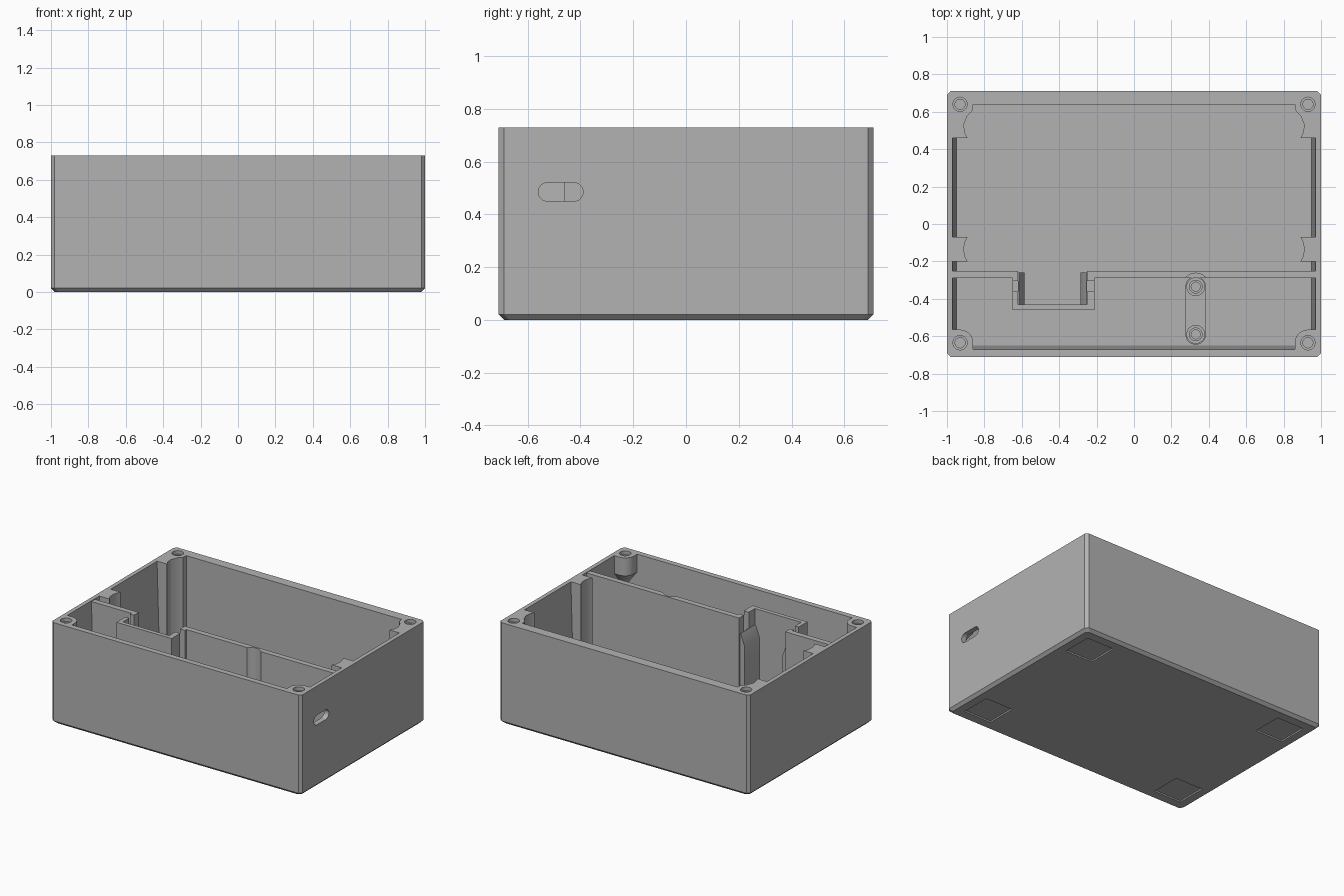
import bpy, bmesh, math

if "Cube" in bpy.data.objects:
    bpy.data.objects.remove(bpy.data.objects["Cube"])

grey = bpy.data.materials.new("matte_grey")
grey.use_nodes = True
colour = (0.45, 0.45, 0.45, 1)
grey.diffuse_color = colour
grey.node_tree.nodes["Principled BSDF"].inputs["Base Color"].default_value = colour

TOP, FLOOR = 0.73, 0.05
AXES = {"z": lambda u, v, w: (u, v, w),
        "x": lambda u, v, w: (w, u, v),
        "y": lambda u, v, w: (u, w, v)}


def loft(name, rings, axis="z"):
    """Closed solid through outlines, each given as (points, height)."""
    bm = bmesh.new()
    loops = [[bm.verts.new(AXES[axis](u, v, w)) for u, v in pts] for pts, w in rings]
    n = len(loops[0])
    for a, b in zip(loops, loops[1:]):
        for i in range(n):
            j = (i + 1) % n
            bm.faces.new((a[i], a[j], b[j], b[i]))
    bm.faces.new(loops[0][::-1])
    bm.faces.new(loops[-1])
    bmesh.ops.recalc_face_normals(bm, faces=bm.faces)
    mesh = bpy.data.meshes.new(name)
    bm.to_mesh(mesh)
    bm.free()
    mesh.materials.append(grey)
    obj = bpy.data.objects.new(name, mesh)
    bpy.context.collection.objects.link(obj)
    return obj


def prism(name, pts, a, b, axis="z"):
    return loft(name, [(pts, a), (pts, b)], axis)


def rect(x0, x1, y0, y1):
    return [(x0, y0), (x1, y0), (x1, y1), (x0, y1)]


def arc(cx, cy, r, start, end, n):
    return [(cx + r * math.cos(t), cy + r * math.sin(t))
            for t in (math.radians(start + (end - start) * i / n) for i in range(n + 1))]


def circle(cx, cy, r, n=32):
    return arc(cx, cy, r, 0, 360, n)[:-1]


def chamfered(x, y, c):
    return [(x - c, -y), (x, c - y), (x, y - c), (x - c, y),
            (c - x, y), (-x, y - c), (-x, c - y), (c - x, -y)]


def cut(cutter, *targets):
    cutter.hide_render = True
    for obj in targets:
        mod = obj.modifiers.new("cut", "BOOLEAN")
        mod.operation, mod.solver, mod.object = "DIFFERENCE", "EXACT", cutter
        bpy.context.view_layer.objects.active = obj
        bpy.ops.object.modifier_apply(modifier=mod.name)
    bpy.data.objects.remove(cutter)


# Outer shell with chamfered edges and drafted cavity
body = loft("case_body", [(chamfered(0.98, 0.69, 0.02), 0),
                          (chamfered(1, 0.71, 0.02), 0.02),
                          (chamfered(1, 0.71, 0.02), TOP)])
cut(loft("cavity", [(rect(-0.95, 0.95, -0.65, 0.64), FLOOR),
                    (rect(-0.97, 0.97, -0.67, 0.64), TOP + 0.01)]), body)

# Rounded port opening in the left side wall
port = arc(-0.425, 0.485, 0.035, -90, 90, 12) + arc(-0.525, 0.485, 0.035, 90, 270, 12)
cut(prism("port_cutter", port, 0.9, 1.1, "x"), body)

# Foot recesses underneath
for sx in (-1, 1):
    for sy in (-1, 1):
        x, y = 0.81 * sx, 0.515 * sy
        cut(prism("foot_cutter", rect(x - 0.11, x + 0.11, y - 0.11, y + 0.11),
                  -0.1, 0.01), body)

# Corner posts and side ribs, mirrored on both sides
rear_outline = [(0.985, 0.46), (0.89, 0.46), (0.905, 0.49), (0.91, 0.53), (0.89, 0.58),
                (0.865, 0.605), (0.86, 0.65), (0.86, 0.69), (0.985, 0.69)]
rib_outline = [(0.985, -0.07), (0.89, -0.07), (0.905, -0.1), (0.91, -0.135),
               (0.905, -0.17), (0.89, -0.2), (0.985, -0.2)]
front_outline = [(0.985, -0.69), (0.86, -0.69)] + arc(0.93, -0.635, 0.07, 180, 90, 12) \
    + [(0.985, -0.565)]
for side, s in (("left", 1), ("right", -1)):
    def flip(pts):
        return [(s * x, y) for x, y in pts]
    rear = prism(side + "_rear_post", flip(rear_outline), 0.03, TOP)
    prism(side + "_side_rib", flip(rib_outline), 0.03, TOP)
    # Front posts hang from the rim and taper into the corner
    tip = [(0.985 + (x - 0.985) * 0.2, -0.69 + (y + 0.69) * 0.2) for x, y in front_outline]
    front = loft(side + "_front_post", [(flip(tip), 0.47), (flip(front_outline), 0.6),
                                        (flip(front_outline), TOP)])
    # Stepped screw holes
    for post, y in ((rear, 0.64), (front, -0.635)):
        for r, depth in ((0.038, 0.025), (0.027, 0.12)):
            cut(prism("screw_cutter", circle(s * 0.93, y, r), TOP - depth, TOP + 0.1),
                body, post)

# Dividing wall that wraps around a clip pocket
divider = prism("divider_wall", [
    (-0.98, -0.25), (-0.62, -0.25), (-0.62, -0.43), (-0.25, -0.43), (-0.25, -0.25),
    (0.98, -0.25), (0.98, -0.29), (-0.21, -0.29), (-0.21, -0.46), (-0.65, -0.46),
    (-0.65, -0.29), (-0.98, -0.29)], 0.03, TOP - 0.005)
for x in (-0.635, -0.23):
    cut(prism("notch_cutter", rect(x - 0.03, x + 0.03, -0.36, -0.305), 0.5, 0.8), divider)
cut(prism("groove_cutter", circle(0.33, -0.335, 0.072), 0.38, 0.8), divider)

# Wedge-topped snap clips inside the pocket
for name, x, s in (("right_clip", -0.62, 1), ("left_clip", -0.25, -1)):
    prism(name, [(x, 0.03), (x + 0.035 * s, 0.03), (x + 0.035 * s, 0.53),
                 (x + 0.005 * s, 0.61), (x, 0.61)], -0.43, -0.26, "y")

# Circuit board support with two screw bosses
prism("board_support", arc(0.33, -0.335, 0.055, 0, 180, 16)
      + arc(0.33, -0.59, 0.055, 180, 360, 16), 0.03, 0.37)
for name, y in (("rear_boss", -0.335), ("front_boss", -0.59)):
    boss = prism(name, circle(0.33, y, 0.05), 0.3, 0.42)
    for r, depth in ((0.034, 0.01), (0.024, 0.09)):
        cut(prism("boss_cutter", circle(0.33, y, r), 0.42 - depth, 0.5),
            boss, bpy.data.objects["board_support"])

# Smooth the round walls while keeping edges crisp
for obj in bpy.context.collection.objects:
    obj.select_set(obj.type == "MESH")
    if obj.type == "MESH":
        bpy.context.view_layer.objects.active = obj
bpy.ops.object.shade_smooth_by_angle(angle=math.radians(25))
